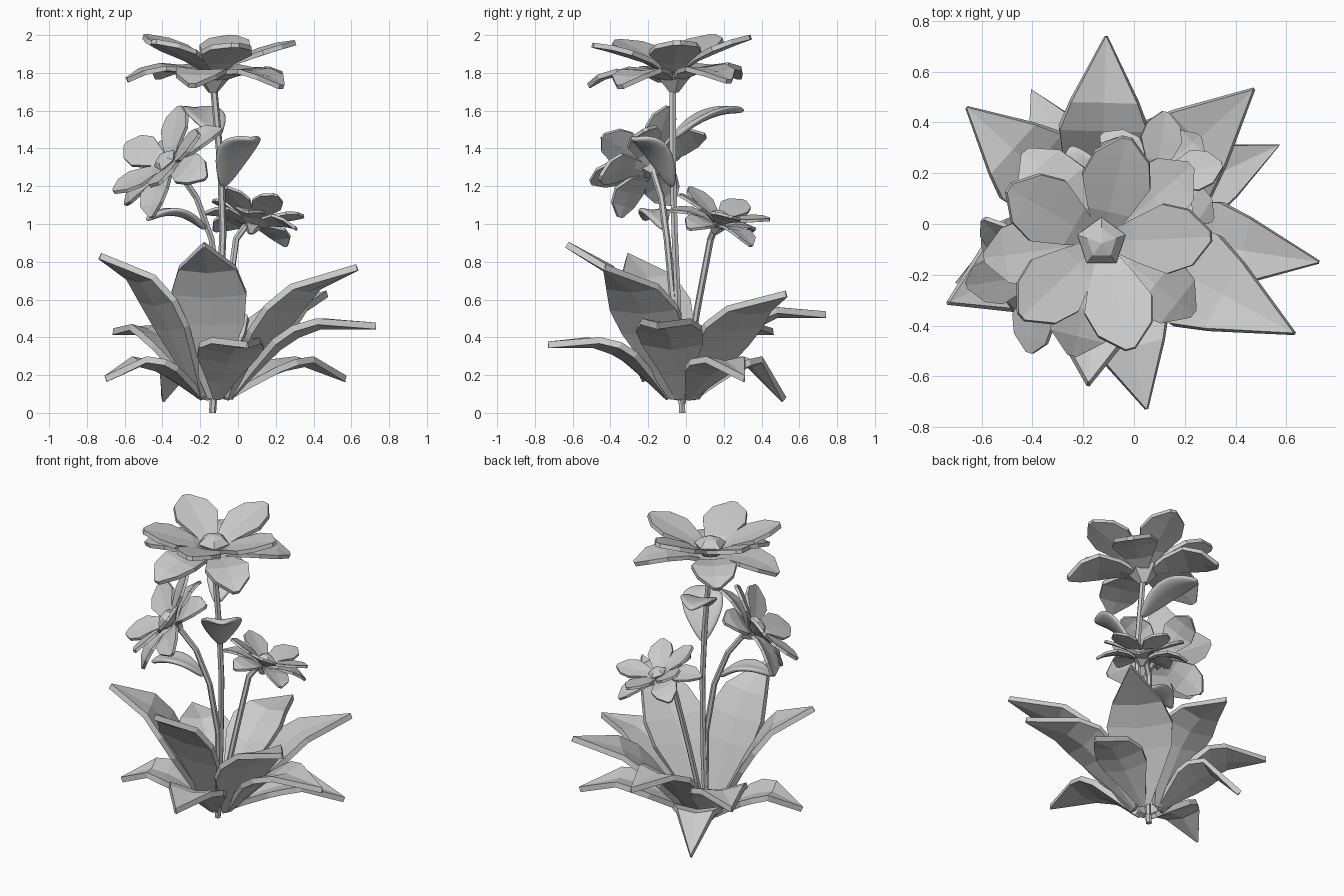
import bpy
import bmesh
from math import atan2, hypot, radians
from mathutils import Matrix, Vector

cube = bpy.data.objects.get("Cube")
if cube:
    bpy.data.objects.remove(cube)

clay = bpy.data.materials.new("light_grey")
clay.use_nodes = True
GREY = (0.6, 0.6, 0.6, 1)
clay.diffuse_color = GREY
clay.node_tree.nodes["Principled BSDF"].inputs["Base Color"].default_value = GREY


def add_object(name, bm, matrix=Matrix(), smooth=False):
    bmesh.ops.recalc_face_normals(bm, faces=bm.faces)
    for f in bm.faces:
        f.smooth = smooth
    mesh = bpy.data.meshes.new(name)
    bm.to_mesh(mesh)
    bm.free()
    mesh.materials.append(clay)
    obj = bpy.data.objects.new(name, mesh)
    obj.matrix_world = matrix
    bpy.context.collection.objects.link(obj)
    return obj


def blade(name, path, widths, fold, thickness, matrix, smooth=False):
    """Folded strip along local x; path holds (x, z), widths are half widths."""
    bm = bmesh.new()
    rows = [[bm.verts.new((x, side * w, z + abs(side) * fold * w)) for side in (-1, 0, 1)]
            for (x, z), w in zip(path, widths)]
    for a, b in zip(rows, rows[1:]):
        for i in range(2):
            bm.faces.new((a[i], b[i], b[i + 1], a[i + 1]))
    obj = add_object(name, bm, matrix, smooth)
    solid = obj.modifiers.new("thickness", 'SOLIDIFY')
    solid.thickness = thickness
    solid.offset = 0
    if smooth:
        sub = obj.modifiers.new("smooth", 'SUBSURF')
        sub.levels = sub.render_levels = 2
    return obj


def aim(origin, tip):
    """Upright frame at origin whose x axis heads towards tip."""
    turn = atan2(tip[1] - origin[1], tip[0] - origin[0])
    return Matrix.Translation(origin) @ Matrix.Rotation(turn, 4, 'Z')


# Ground leaves: half width, arch (fraction of reach, height of rise), fold, tips
ROOT = Vector((-0.13, -0.02, 0.08))
TIERS = {
    "upper": (0.2, [(.1, 0), (.21, .2), (.37, .48), (.49, .66), (.64, .83), (1, 1)], .1,
              [(-.18, -.63, .89), (.63, -.43, .77), (-.73, -.31, .83), (.47, .53, .63)]),
    "middle": (0.175, [(.1, 0), (.23, .32), (.4, .7), (.52, .88), (.66, 1), (1, 1)], .18,
               [(-.11, .74, .52), (-.66, .46, .43), (.73, -.15, .46), (.05, -.73, .36)]),
    "lower": (0.15, [(.1, 0), (.24, .32), (.42, .7), (.54, .88), (.69, 1), (1, 1)], .2,
              [(.57, .31, .18), (-.40, .52, .07), (-.70, -.23, .18)]),
}
for tier, (half, arch, fold, tips) in TIERS.items():
    for n, tip in enumerate(tips):
        reach = hypot(tip[0] - ROOT.x, tip[1] - ROOT.y)
        drop = tip[2] - ROOT.z
        rise = max(drop, 0.18)
        path = [(reach * r, rise * z) for r, z in arch]
        path[-1] = (reach, drop)
        widths = [half * k for k in (.12, .46, .92, 1, .76, .02)]
        blade(f"{tier}_leaf_{n}", path, widths, fold, 0.035, aim(ROOT, tip))


# Stems
def stem(name, points, radius):
    curve = bpy.data.curves.new(name, 'CURVE')
    curve.dimensions = '3D'
    curve.bevel_depth = radius
    curve.bevel_resolution = 1
    curve.use_fill_caps = True
    spline = curve.splines.new('POLY')
    spline.points.add(len(points) - 1)
    for p, co in zip(spline.points, points):
        p.co = (*co, 1)
    spline.use_smooth = False
    curve.materials.append(clay)
    bpy.context.collection.objects.link(bpy.data.objects.new(name, curve))


stem("main_stem", [(-.135, -.02, 0), (-.1, -.04, .5), (-.08, -.06, .95),
                   (-.09, -.07, 1.3), (-.13, -.07, 1.74)], 0.019)
stem("side_stem", [(-.13, -.02, .05), (-.1, -.07, .6), (-.14, -.1, .92),
                   (-.22, -.13, 1.14), (-.33, -.18, 1.3)], 0.018)
stem("short_stem", [(-.13, -.02, .05), (-.06, .06, .55), (-.01, .13, .92), (.04, .16, .99)], 0.018)


# Flowers: two rings of five petals, a faceted dome and a calyx
def cone(name, matrix, r1, r2, z1, z2, sides=5):
    bm = bmesh.new()
    bmesh.ops.create_cone(bm, cap_ends=True, segments=sides, radius1=r1, radius2=r2, depth=z2 - z1,
                          matrix=Matrix.Translation((0, 0, (z1 + z2) / 2)))
    add_object(name, bm, matrix)


RINGS = {
    "upper": ((0, 73, 145, 218, 281),
              [(.03, 0), (.13, .06), (.25, .105), (.35, .14), (.43, .165)]),
    "lower": ((36, 126, 184, 252, 318),
              [(.03, -.04), (.14, .0), (.27, .01), (.38, -.015), (.46, -.055)]),
}


def flower(name, centre, normal, size, spin):
    tilt = Vector((0, 0, 1)).rotation_difference(Vector(normal)).to_matrix().to_4x4()
    base = Matrix.Translation(centre) @ tilt @ Matrix.Scale(size, 4)
    for ring, (angles, path) in RINGS.items():
        for n, angle in enumerate(angles):
            turn = Matrix.Rotation(radians(spin + angle), 4, 'Z')
            blade(f"{name}_{ring}_petal_{n}", path, [.03, .085, .138, .11, .02], 0.08, 0.026, base @ turn)
    cone(name + "_centre_rim", base, .07, .1, 0, .06)
    cone(name + "_centre_dome", base, .1, .06, .06, .095)
    cone(name + "_centre_point", base, .06, 0, .095, .11)
    cone(name + "_calyx", base, .025, .11, -.11, -.01)


flower("top_flower", (-.13, -.07, 1.805), (.03, -.05, 1), 1.0, 4)
flower("side_flower", (-.36, -.19, 1.31), (-.57, -.42, .58), 0.72, 45)
flower("short_flower", (.08, .17, 1.01), (.2, .28, .92), 0.6, 10)


# Soft curled leaves on the stems
def stem_leaf(name, start, tip, bulge, half):
    reach, rise = hypot(tip[0] - start[0], tip[1] - start[1]), tip[2] - start[2]
    path = [(reach * t, rise * t + bulge * 4 * t * (1 - t)) for t in (0, .2, .45, .75, 1)]
    blade(name, path, [half * k for k in (.15, .7, 1, .85, .1)], 0.35, 0.035, aim(start, tip), True)


stem_leaf("front_stem_leaf", (-.08, -.07, 1.19), (.08, -.28, 1.45), .055, .14)
stem_leaf("back_stem_leaf", (-.11, -.07, 1.45), (-.25, .31, 1.6), .04, .12)
stem_leaf("side_stem_leaf", (-.17, -.12, .97), (-.49, -.22, 1.02), .06, .085)
